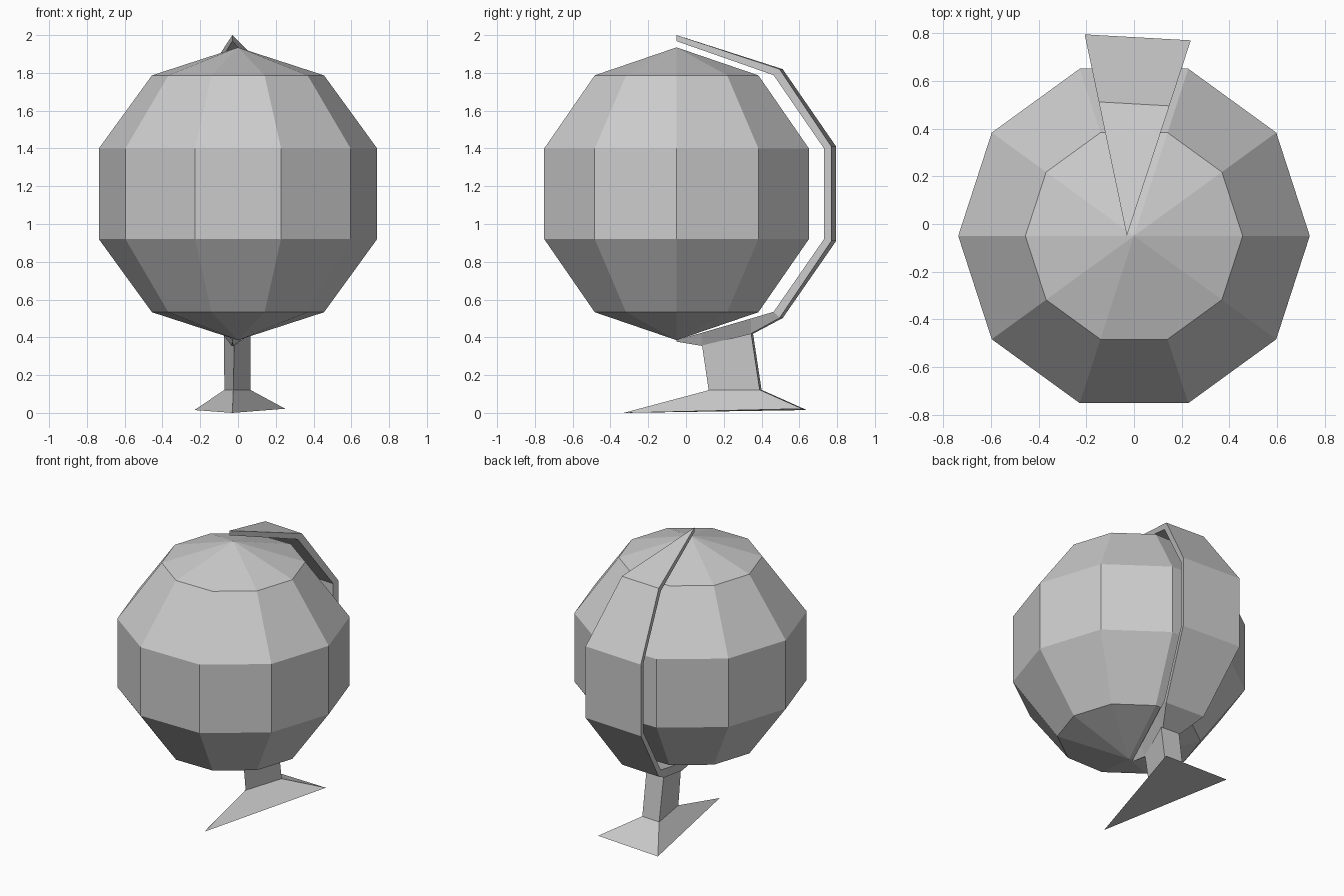
import bpy, bmesh, math

if "Cube" in bpy.data.objects:
    bpy.data.objects.remove(bpy.data.objects["Cube"])


def loft(name, rings, cap=False):
    """Skin a row of closed cross-sections; coincident points are merged."""
    bm = bmesh.new()
    rows = [[bm.verts.new(p) for p in ring] for ring in rings]
    n = len(rows[0])
    for a, b in zip(rows, rows[1:]):
        for i in range(n):
            j = (i + 1) % n
            bm.faces.new((a[i], a[j], b[j], b[i]))
    if cap:
        bm.faces.new(rows[0])
        bm.faces.new(rows[-1])
    bmesh.ops.remove_doubles(bm, verts=bm.verts[:], dist=0.0005)
    bmesh.ops.recalc_face_normals(bm, faces=bm.faces[:])
    mesh = bpy.data.meshes.new(name)
    bm.to_mesh(mesh)
    bm.free()
    obj = bpy.data.objects.new(name, mesh)
    bpy.context.collection.objects.link(obj)
    return obj


# Faceted ball, ten sides, with a vertex line facing the front
bpy.ops.mesh.primitive_uv_sphere_add(segments=10, ring_count=5, radius=0.775,
                                     location=(0, -0.05, 1.16),
                                     rotation=(0, 0, math.pi / 2))
bpy.context.object.name = "globe_ball"

# Wedge-shaped arm: its two sides spread from an axis at AX, AY
AX, AY = -0.03, -0.05


def left(d, z, w=1.0):
    return (AX - 0.213 * d * w, AY + d * 1.018, z)


def right(d, z, w=1.0):
    return (AX + 0.323 * d * w, AY + d * 0.988, z)


# outer distance, outer z, outer width factor, inner distance, inner z
arm_profile = [
    (0.0, 2.0, 1, 0.0, 1.968),
    (0.552, 1.82, 1, 0.52, 1.788),
    (0.83, 1.41, 1, 0.79, 1.40),
    (0.83, 0.91, 1, 0.79, 0.92),
    (0.552, 0.502, 1, 0.52, 0.535),
    (0.40, 0.42, 0.62, 0.40, 0.50),
    (0.135, 0.355, 0.15, 0.135, 0.424),
    (0.0, 0.377, 1, 0.0, 0.387),
]
loft("support_arm", [[left(do, zo, w), right(do, zo, w), right(di, zi), left(di, zi)]
                     for do, zo, w, di, zi in arm_profile])

# Three-sided stem flaring into a flat triangular foot
loft("stem_and_foot", [
    [(-0.03, -0.33, 0.0), (0.25, 0.615, 0.022), (-0.23, 0.64, 0.015)],
    [(-0.025, 0.12, 0.12), (0.065, 0.39, 0.122), (-0.072, 0.40, 0.122)],
    [(-0.02, 0.085, 0.357), (0.065, 0.345, 0.42), (-0.075, 0.355, 0.42)],
], cap=True)
